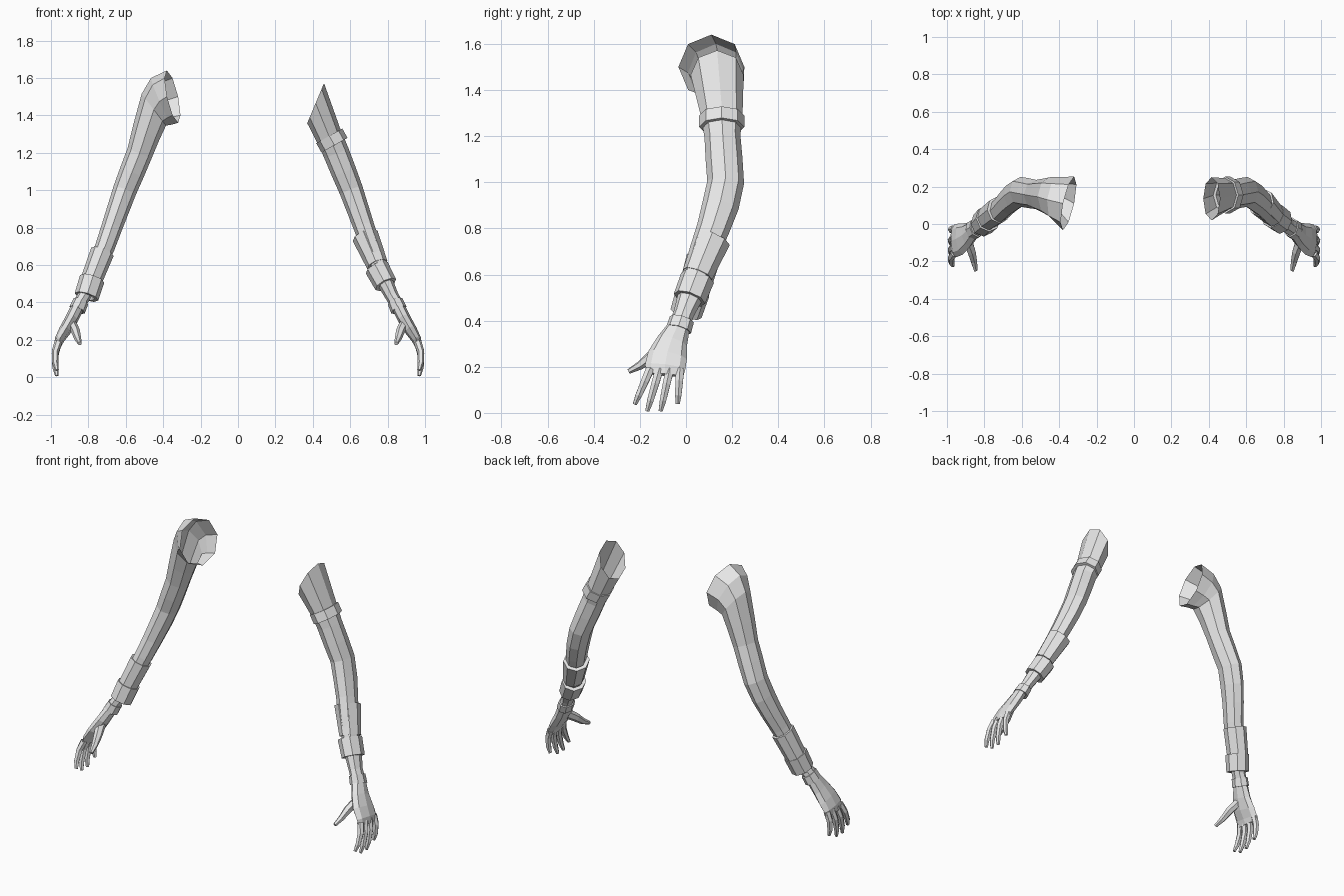
import bpy
import bmesh
from math import sin, cos, tau
from mathutils import Vector

cube = bpy.data.objects.get("Cube")
if cube:
    bpy.data.objects.remove(cube)

grey = bpy.data.materials.new("plain grey")
grey.use_nodes = True
colour = (0.8, 0.8, 0.8, 1)
grey.diffuse_color = colour
grey.node_tree.nodes["Principled BSDF"].inputs["Base Color"].default_value = colour


def axes(tangent):
    """Outward and sideways directions of a cross-section."""
    t = tangent.normalized()
    side = (Vector((0, 1, 0)) - t * t.y).normalized()
    return side.cross(-t), side


def section(centre, u, v, sides=8):
    return [centre + u * cos(tau * i / sides) + v * sin(tau * i / sides) for i in range(sides)]


def path_rings(path, sides=8):
    """Cross-sections square to a path of (x, y, z, outward radius, side radius)."""
    pts = [Vector(p[:3]) for p in path]
    rings = []
    for i, p in enumerate(path):
        u, v = axes(pts[min(i + 1, len(pts) - 1)] - pts[max(i - 1, 0)])
        rings.append(section(pts[i], u * p[3], v * p[4], sides))
    return rings


def loft(name, rings, mirror, cap_start=False, cap_end=False, closed=False):
    bm = bmesh.new()
    rows = [[bm.verts.new((co.x * mirror, co.y, co.z)) for co in r] for r in rings]
    n = len(rows[0])
    faces = []
    pairs = list(zip(rows, rows[1:]))
    if closed:
        pairs.append((rows[-1], rows[0]))
    for a, b in pairs:
        for i in range(n):
            j = (i + 1) % n
            faces.append([a[i], b[i], b[j], a[j]])
    if cap_start:
        faces.append(rows[0])
    if cap_end:
        faces.append(rows[-1][::-1])
    for f in faces:
        bm.faces.new(f if mirror > 0 else f[::-1])
    mesh = bpy.data.meshes.new(name)
    bm.to_mesh(mesh)
    bm.free()
    mesh.materials.append(grey)
    obj = bpy.data.objects.new(name, mesh)
    bpy.context.collection.objects.link(obj)


def cuff(name, start, end, mirror, wall=0.022):
    """Hollow band with thick lips between two path points."""
    p, q = Vector(start[:3]), Vector(end[:3])
    u, v = axes(q - p)

    def ring(c, s, inset):
        return section(c, u * (s[3] - inset), v * (s[4] - inset))

    loft(name, [ring(p, start, wall), ring(p, start, 0), ring(q, end, 0), ring(q, end, wall)],
         mirror, closed=True)


# Arm and palm centreline, shared by both sides
arm = [
    (.525, .158, 1.2, .070, .078), (.565, .165, 1.1, .068, .08),
    (.605, .172, 1.0, .064, .08), (.64, .15, .9, .06, .08),
    (.675, .118, .8, .056, .072), (.71, .08, .7, .053, .066),
    (.75, .047, .6, .048, .06), (.79, .017, .5, .043, .055),
    (.825, -.01, .43, .036, .045), (.855, -.028, .38, .035, .047),
    (.89, -.06, .31, .035, .068), (.925, -.08, .25, .033, .086),
    (.955, -.09, .2, .026, .088), (.965, -.093, .165, .018, .082),
]

# Open shoulder sections: centre, upward axis, sideways axis
shoulders = {
    "left": [((.415, .135, 1.465), (.045, 0, .107), (0, .115, 0)),
             ((.488, .155, 1.285), (.06, 0, .04), (0, .09, 0))],
    "right": [((.35, .11, 1.5), (.03, 0, .14), (-.03, .143, 0)),
              ((.41, .13, 1.475), (.055, 0, .125), (-.01, .122, 0)),
              ((.45, .145, 1.43), (.065, 0, .085), (0, .105, 0)),
              ((.49, .152, 1.31), (.07, 0, .04), (0, .09, 0))],
}

# Bands worn on each arm
cuffs = {
    "left": {
        "upper_arm_band": [(.488, .155, 1.29, .08, .098), (.516, .155, 1.24, .08, .098)],
        "forearm_wrap": [(.68, .115, .755, .072, .08), (.745, .05, .6, .058, .068)],
        "forearm_cuff": [(.742, .05, .585, .066, .075), (.79, .015, .495, .062, .072)],
    },
    "right": {
        "forearm_wrap": [(.725, .075, .67, .064, .074), (.785, .03, .515, .058, .068)],
        "forearm_cuff": [(.78, .03, .525, .068, .074), (.81, .0, .43, .066, .07)],
    },
}
wrist_band = [(.84, -.018, .405, .042, .054), (.86, -.032, .36, .045, .056)]

# Fingers: base y, tip y, tip z
fingers = {
    "index_finger": (-.155, -.222, .038),
    "middle_finger": (-.115, -.168, .008),
    "ring_finger": (-.07, -.11, .008),
    "little_finger": (-.026, -.036, .04),
}
thumb = [(.895, -.07, .30, .026, .032), (.868, -.15, .245, .024, .026),
         (.856, -.2, .205, .018, .019), (.846, -.248, .18, .011, .011)]

for side, mirror in (("left", 1), ("right", -1)):
    shoulder = [section(*map(Vector, s)) for s in shoulders[side]]
    loft(side + "_arm", shoulder + path_rings(arm), mirror, cap_end=True)
    for name, (start, end) in cuffs[side].items():
        cuff(f"{side}_{name}", start, end, mirror)
    cuff(side + "_wrist_band", *wrist_band, mirror)
    for name, (y0, y1, z1) in fingers.items():
        path = []
        for f, x, r in ((0, .96, .021), (.35, .977, .019), (.75, .977, .016), (1, .968, .01)):
            path.append((x, y0 + (y1 - y0) * f, .19 + (z1 - .19) * f, r, r))
        loft(f"{side}_{name}", path_rings(path, 6), mirror, True, True)
    loft(side + "_thumb", path_rings(thumb, 6), mirror, True, True)
